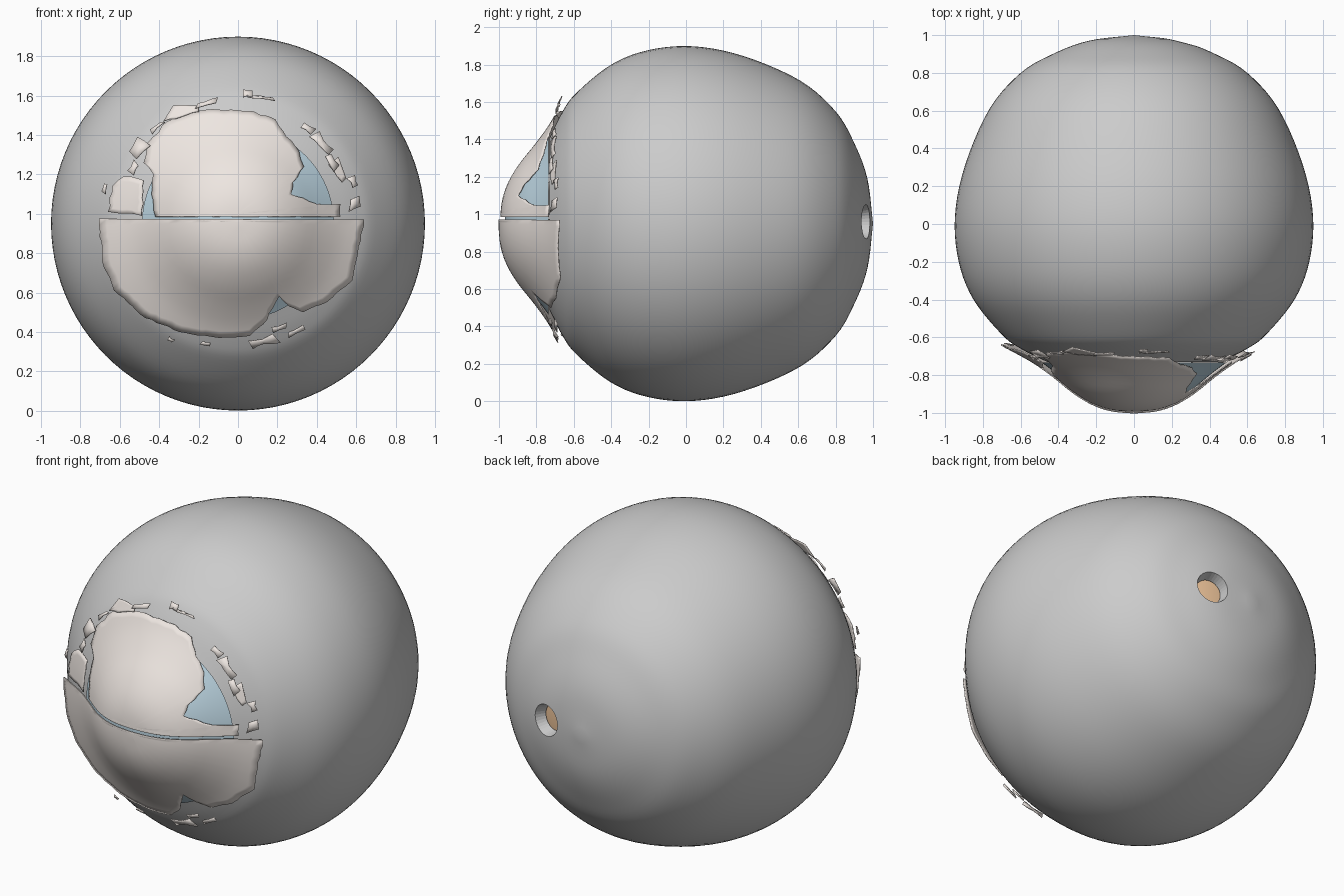
import bpy, bmesh, math, random
from mathutils import Vector

if "Cube" in bpy.data.objects:
    bpy.data.objects.remove(bpy.data.objects["Cube"])
random.seed(4)
CZ = 0.95

def material(name, rgb):
    m = bpy.data.materials.new(name)
    m.diffuse_color = (*rgb, 1)
    m.use_nodes = True
    m.node_tree.nodes["Principled BSDF"].inputs["Base Color"].default_value = m.diffuse_color
    return m

BEIGE = material("beige", (0.85, 0.79, 0.75))
BLUE = material("blue", (0.50, 0.66, 0.75))
ORANGE = material("orange", (0.85, 0.55, 0.32))

def finish(bm, name, mat=None, face_front=False):
    if face_front:
        bm.normal_update()
        if sum(f.normal.y * f.calc_area() for f in bm.faces) > 0:
            bmesh.ops.reverse_faces(bm, faces=bm.faces[:])
    else:
        bmesh.ops.recalc_face_normals(bm, faces=bm.faces[:])
    me = bpy.data.meshes.new(name)
    bm.to_mesh(me)
    bm.free()
    ob = bpy.data.objects.new(name, me)
    bpy.context.collection.objects.link(ob)
    if mat:
        me.materials.append(mat)
    return ob

def smooth(ob, angle=35):
    bpy.ops.object.select_all(action='DESELECT')
    ob.select_set(True)
    bpy.context.view_layer.objects.active = ob
    bpy.ops.object.shade_smooth_by_angle(angle=math.radians(angle))

def spline(pts, n=5):
    """Catmull-Rom curve through the points."""
    p = [Vector(q) for q in pts]
    p = [2 * p[0] - p[1]] + p + [2 * p[-1] - p[-2]]
    out = []
    for a, b, c, d in zip(p, p[1:], p[2:], p[3:]):
        for k in range(n):
            t = k / n
            out.append(0.5 * (2 * b + (c - a) * t + (2 * a - 5 * b + 4 * c - d) * t * t
                              + (3 * b - a - 3 * c + d) * t ** 3))
    return out + [p[-2]]

def revolve(profile, name, mat=None, seg=96, front=False):
    """Turn (radius, y) points round the front-back axis."""
    bm = bmesh.new()
    rings = []
    for r, y in profile:
        if r < 1e-4:
            rings.append([bm.verts.new((0, y, CZ))] * seg)
        else:
            rings.append([bm.verts.new((r * math.cos(2 * math.pi * i / seg), y,
                                        CZ + r * math.sin(2 * math.pi * i / seg)))
                          for i in range(seg)])
    for a, b in zip(rings, rings[1:]):
        for i in range(seg):
            j = (i + 1) % seg
            bm.faces.new(list(dict.fromkeys((a[i], a[j], b[j], b[i]))))
    return finish(bm, name, mat, front)

# Main ball: thick grey shell with an open front
ball = spline([(0, 1.0), (0.24, 0.97), (0.43, 0.90), (0.60, 0.80), (0.765, 0.61), (0.895, 0.31),
               (0.948, 0.04), (0.928, -0.2), (0.85, -0.40), (0.70, -0.585), (0.60, -0.66),
               (0.46, -0.73)])
def inset(k):
    return [(r * k, 0.1 + (y - 0.1) * k) for r, y in ball]
outer = [(r, y) for r, y in ball]
shell = revolve(outer + inset(0.93)[::-1], "outer_ball")

# Opening at the back, off to one side, showing the inner layer
centre = Vector((0, 0.05, CZ))
axis = (Vector((0.25, 0.96, 0.96)) - centre).normalized()
bm = bmesh.new()
bmesh.ops.create_cone(bm, cap_ends=True, segments=32, radius1=0.065, radius2=0.115, depth=0.18,
                      matrix=axis.to_track_quat('Z', 'Y').to_matrix().to_4x4())
bmesh.ops.translate(bm, verts=bm.verts, vec=centre + axis * 0.94)
cutter = finish(bm, "hole_cutter")
cutter.hide_render = True
cutter.hide_set(True)
mod = shell.modifiers.new("hole", 'BOOLEAN')
mod.operation = 'DIFFERENCE'
mod.object = cutter
smooth(shell)
smooth(revolve(inset(0.922), "inner_layer", ORANGE))

# Front bulge curve, as depth for a given radius
FRONT = spline([(0, -1.0), (0.12, -0.988), (0.22, -0.955), (0.32, -0.895), (0.42, -0.815),
                (0.52, -0.742), (0.61, -0.69), (0.71, -0.635), (0.8, -0.57)], 6)
def depth(r):
    for a, b in zip(FRONT, FRONT[1:]):
        if r <= b.x:
            return a.y + (b.y - a.y) * (r - a.x) / (b.x - a.x)
    return FRONT[-1].y

# Blue dome beneath the front skin
smooth(revolve([(r, y + 0.03) for r, y in FRONT if r < 0.49], "blue_dome", BLUE, front=True))

def skin(bm, outline, c, rings, lift, rough, step=0.03):
    """Ragged patch on the bulge; outline and centre are (x, z)."""
    pts = []
    n = len(outline)
    for i in range(n):
        a, b = Vector(outline[i]), Vector(outline[(i + 1) % n])
        m = max(1, int((b - a).length / step))
        straight = abs(a.y - b.y) < 0.015 and (b - a).length > 0.7
        for k in range(m):
            q = a.lerp(b, k / m)
            if k and not straight:
                q += Vector((random.uniform(-1, 1), random.uniform(-1, 1))) * rough
            pts.append(q)
    c = Vector(c)
    def put(q):
        return bm.verts.new((q.x, depth(math.hypot(q.x, q.y - CZ)) - lift, q.y))
    mid = put(c)
    loops = [[put(c.lerp(q, k / rings)) for q in pts] for k in range(1, rings + 1)]
    for i in range(len(pts)):
        j = (i + 1) % len(pts)
        bm.faces.new((mid, loops[0][i], loops[0][j]))
        for a, b in zip(loops, loops[1:]):
            bm.faces.new((a[i], b[i], b[j], a[j]))

def skin_object(name, patches):
    bm = bmesh.new()
    for p in patches:
        skin(bm, *p)
    ob = finish(bm, name, BEIGE, True)
    s = ob.modifiers.new("thickness", 'SOLIDIFY')
    s.thickness = 0.006
    s.offset = -1
    smooth(ob, 40)

# Lower half of the front skin with a wide flange
lower = [(-0.705, 0.975), (-0.69, 0.76), (-0.63, 0.61), (-0.47, 0.47), (-0.3, 0.40), (-0.1, 0.37),
         (0.06, 0.38), (0.13, 0.44), (0.21, 0.58), (0.26, 0.53), (0.33, 0.50), (0.45, 0.55),
         (0.58, 0.66), (0.61, 0.8), (0.64, 0.97)]
skin_object("lower_front_skin", [(lower, (0, 0.96), 18, 0.004, 0.005)])

# Upper half, torn at both sides
upper = [(0.52, 0.985), (0.52, 1.05), (0.40, 1.05), (0.27, 1.10), (0.28, 1.16), (0.335, 1.24),
         (0.31, 1.32), (0.23, 1.42), (0.19, 1.48), (0.08, 1.52), (-0.1, 1.53), (-0.22, 1.52),
         (-0.36, 1.47), (-0.46, 1.36), (-0.48, 1.26), (-0.43, 1.2), (-0.44, 1.1), (-0.42, 0.985)]
skin_object("upper_front_skin", [(upper, (0, 1.0), 18, -0.004, 0.005)])

# Loose scraps round the edge
scraps = [([(-0.66, 1.01), (-0.49, 0.99), (-0.48, 1.17), (-0.58, 1.19), (-0.64, 1.14)],
           (-0.57, 1.08), 4, 0.004, 0.006),
          ([(-0.38, 1.47), (-0.2, 1.52), (-0.2, 1.55), (-0.33, 1.55)], (-0.28, 1.525), 3, 0.006, 0.004),
          ([(0.46, 1.25), (0.53, 1.16), (0.55, 1.18), (0.51, 1.29)], (0.51, 1.22), 3, 0.006, 0.004)]
for deg, r, w, h in [(20, 0.62, .03, .02), (10, 0.6, .04, .03), (33, 0.57, .05, .02),
                     (44, 0.59, .07, .025), (54, 0.6, .05, .015), (80, 0.65, .09, .008),
                     (86, 0.66, .03, .015), (105, 0.63, .07, .015), (130, 0.64, .06, .01),
                     (143, 0.63, .05, .03), (152, 0.6, .04, .015), (165, 0.7, .03, .01),
                     (255, 0.63, .03, .008), (282, 0.61, .09, .02), (291, 0.57, .05, .015),
                     (298, 0.62, .06, .01), (240, 0.68, .02, .01)]:
    a = math.radians(deg)
    m = Vector((r * math.cos(a), CZ + r * math.sin(a)))
    t, n = Vector((-math.sin(a), math.cos(a))), Vector((math.cos(a), math.sin(a)))
    corners = [m + t * w * i * random.uniform(.5, 1) + n * h * j * random.uniform(.6, 1.4)
               for i, j in ((-1, -1), (0, -.7), (1, -1), (1, 1), (0, .8), (-1, 1))]
    scraps.append((corners, m, 1, 0.008, 0.004))
skin_object("skin_scraps", scraps)
